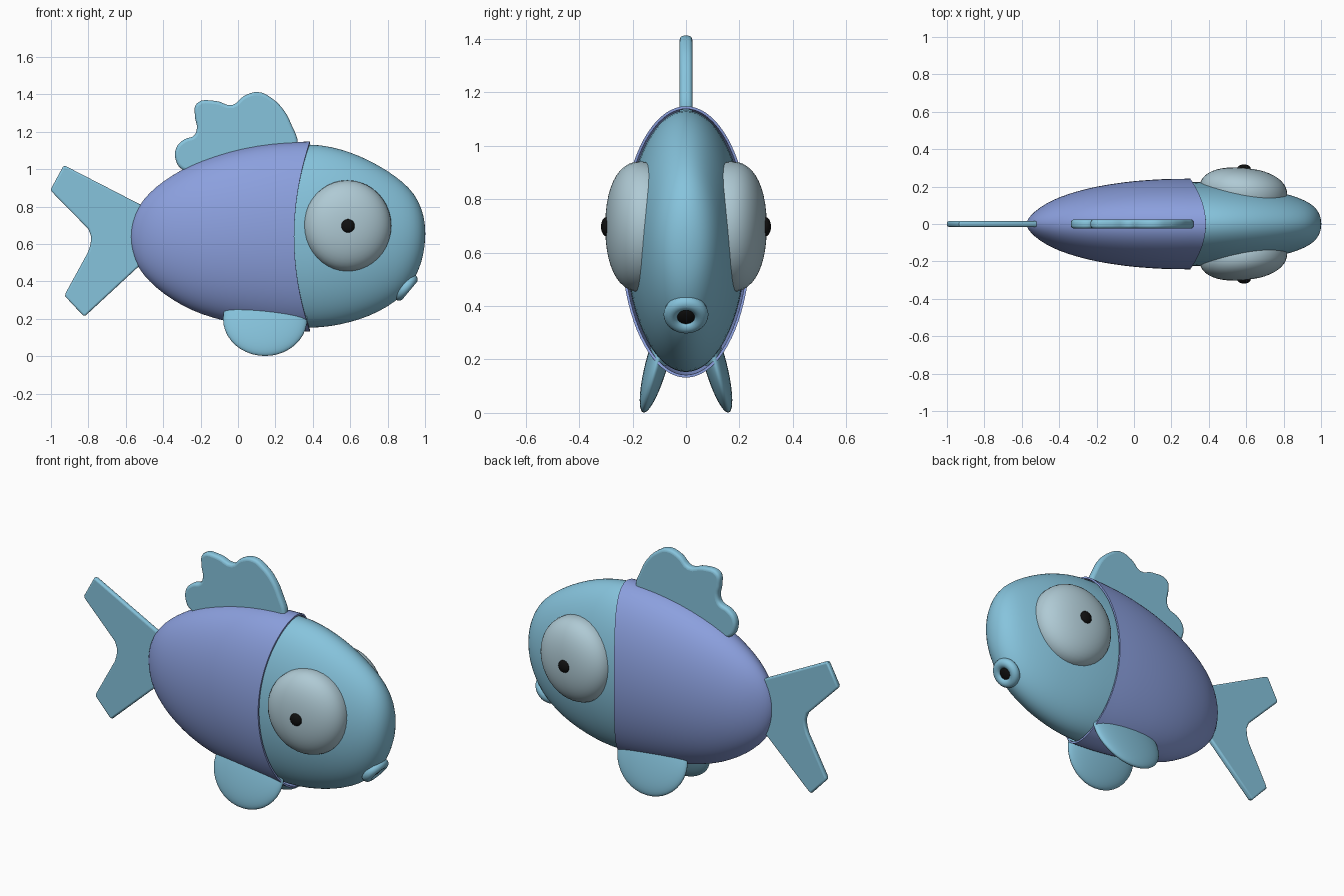
import bpy, bmesh, math
from mathutils import Matrix, Vector

if "Cube" in bpy.data.objects:
    bpy.data.objects.remove(bpy.data.objects["Cube"])


def material(name, rgb):
    m = bpy.data.materials.new(name)
    m.diffuse_color = (*rgb, 1)
    m.use_nodes = True
    m.node_tree.nodes["Principled BSDF"].inputs["Base Color"].default_value = m.diffuse_color
    return m


TEAL = material("teal", (0.24, 0.55, 0.72))
PURPLE = material("purple", (0.26, 0.35, 0.73))
PALE = material("pale", (0.43, 0.59, 0.66))
BLACK = material("black", (0.005, 0.005, 0.005))


def finish(ob, mat, angle=40):
    """Bake modifiers, shade smooth and assign the material."""
    bpy.ops.object.select_all(action='DESELECT')
    ob.select_set(True)
    bpy.context.view_layer.objects.active = ob
    bpy.ops.object.convert(target='MESH')
    bpy.ops.object.shade_smooth_by_angle(angle=math.radians(angle))
    ob.data.materials.clear()
    ob.data.materials.append(mat)
    return ob


def link(name, data):
    ob = bpy.data.objects.new(name, data)
    bpy.context.collection.objects.link(ob)
    return ob


def from_bmesh(name, bm):
    bmesh.ops.recalc_face_normals(bm, faces=bm.faces)
    me = bpy.data.meshes.new(name)
    bm.to_mesh(me)
    bm.free()
    return link(name, me)


def loft(name, sections, tip, mat, notch=0.0, thickness=0.0, n=40):
    """Elliptical sections (x, top, bottom, half width) closed by a tip point."""
    bm = bmesh.new()
    rings = []
    for x, top, bot, hw in sections:
        ring = []
        for i in range(n):
            a = 2 * math.pi * i / n
            dx = notch * math.cos(a) ** 2 * max(0, x) / 0.385
            ring.append(bm.verts.new((x - dx, hw * math.cos(a),
                                      (top + bot) / 2 + (top - bot) / 2 * math.sin(a))))
        rings.append(ring)
    for r, s in zip(rings, rings[1:]):
        for i in range(n):
            j = (i + 1) % n
            bm.faces.new((r[i], r[j], s[j], s[i]))
    t = bm.verts.new((tip[0], 0, tip[1]))
    for i in range(n):
        bm.faces.new((rings[0][i], t, rings[0][(i + 1) % n]))
    ob = from_bmesh(name, bm)
    ob.modifiers.new("smooth", 'SUBSURF').levels = 1
    if thickness:
        sol = ob.modifiers.new("shell", 'SOLIDIFY')
        sol.thickness = thickness
        sol.offset = -1
    return finish(ob, mat)


def ball(name, loc, size, mat, rot=None, power=2.0, shear=0.0):
    """Ellipsoid with its pole on y; power above 2 makes it boxier in depth."""
    bm = bmesh.new()
    bmesh.ops.create_uvsphere(bm, u_segments=40, v_segments=24, radius=1,
                              matrix=Matrix.Rotation(math.pi / 2, 4, 'X'))
    for v in bm.verts:
        r = min(1, math.hypot(v.co.x, v.co.z))
        y = math.copysign((1 - r ** power) ** (1 / power), v.co.y)
        v.co = (v.co.x * size[0], y * size[1] + shear * v.co.x * size[0], v.co.z * size[2])
    if rot:
        bm.transform(rot)
    bm.transform(Matrix.Translation(loc))
    return finish(from_bmesh(name, bm), mat, 60)


def flat_fin(name, pts, half, mat, rounded):
    """Filled outline in the xz plane with softly rounded rims."""
    cu = bpy.data.curves.new(name, 'CURVE')
    cu.dimensions = '2D'
    cu.fill_mode = 'BOTH'
    bev = half * 0.7
    cu.extrude, cu.bevel_depth, cu.offset = half - bev, bev, -bev
    cu.bevel_resolution = 3
    cu.resolution_u = 4
    if rounded:
        sp = cu.splines.new('BEZIER')
        sp.bezier_points.add(len(pts) - 1)
        for p, (x, z) in zip(sp.bezier_points, pts):
            p.co = (x, z, 0)
            p.handle_left_type = p.handle_right_type = 'AUTO'
    else:
        sp = cu.splines.new('POLY')
        sp.points.add(len(pts) - 1)
        for p, (x, z) in zip(sp.points, pts):
            p.co = (x, z, 0, 1)
    sp.use_cyclic_u = True
    ob = link(name, cu)
    ob.rotation_euler.x = math.pi / 2
    return finish(ob, mat)


# Body shell, open at the front with a rim that curves back on the sides
loft("body_shell", [
    (-.566, .72, .56, .03), (-.535, .80, .47, .065), (-.475, .875, .40, .108),
    (-.4, .937, .333, .145), (-.3, 1.0, .27, .177), (-.2, 1.047, .223, .202),
    (-.05, 1.097, .18, .226), (.1, 1.13, .155, .237), (.25, 1.146, .137, .243),
    (.385, 1.15, .13, .243)], (-.577, .637), PURPLE, notch=.085, thickness=.01)

# Head, tucked inside the shell
loft("head", [
    (.998, .72, .59, .035), (.983, .79, .50, .075), (.943, .87, .41, .112),
    (.883, .932, .325, .14), (.8, .993, .262, .166), (.7, 1.05, .212, .19),
    (.6, 1.093, .18, .205), (.5, 1.122, .158, .217), (.38, 1.139, .147, .226),
    (.2, 1.125, .16, .226)], (1.002, .655), TEAL)

# Eyes, pupils and belly fins on both sides
for s, side in ((-1, "right"), (1, "left")):
    ball(f"eye_{side}", (.585, s * .17, .697), (.235, .13, .244), PALE,
         power=2.3, shear=-.08 * s)
    ball(f"pupil_{side}", (.588, s * .298, .697), (.036, .02, .036), BLACK)
    ball(f"belly_fin_{side}", (.145, s * .105, .2), (.225, .042, .206), TEAL,
         rot=Matrix.Rotation(s * .27, 4, 'X'))

# Mouth ring and its dark opening, facing forward and down
axis = Vector((.77, 0, -.64)).normalized()
centre = Vector((.897, 0, .368))
turn = axis.to_track_quat('Z', 'Y')
bpy.ops.mesh.primitive_torus_add(major_segments=32, minor_segments=14, major_radius=.056,
                                 minor_radius=.028, location=centre,
                                 rotation=turn.to_euler())
mouth = bpy.context.object
mouth.name = "mouth_ring"
finish(mouth, TEAL, 60)
ball("mouth_opening", centre + axis * .01, (.036, .012, .036), BLACK,
     rot=axis.to_track_quat('Y', 'Z').to_matrix().to_4x4())

# Tail fin
flat_fin("tail_fin", [
    (-.935, 1.015), (-.922, 1.017), (-.52, .81), (-.48, .64), (-.52, .49), (-.815, .217),
    (-.828, .217), (-.924, .32), (-.923, .335), (-.80, .56), (-.788, .60), (-.785, .64),
    (-.80, .68), (-.998, .882), (-1.0, .895)], .015, TEAL, False)

# Dorsal fin with a wavy edge
flat_fin("dorsal_fin", [
    (-.30, 1.0), (-.33, 1.04), (-.33, 1.115), (-.285, 1.16), (-.235, 1.18), (-.22, 1.22),
    (-.23, 1.28), (-.22, 1.352), (-.12, 1.365), (-.03, 1.343), (.03, 1.39), (.11, 1.412),
    (.18, 1.38), (.245, 1.315), (.285, 1.24), (.32, 1.13), (.29, 1.06), (0, 1.0),
    (-.2, .97)], .024, TEAL, True)
